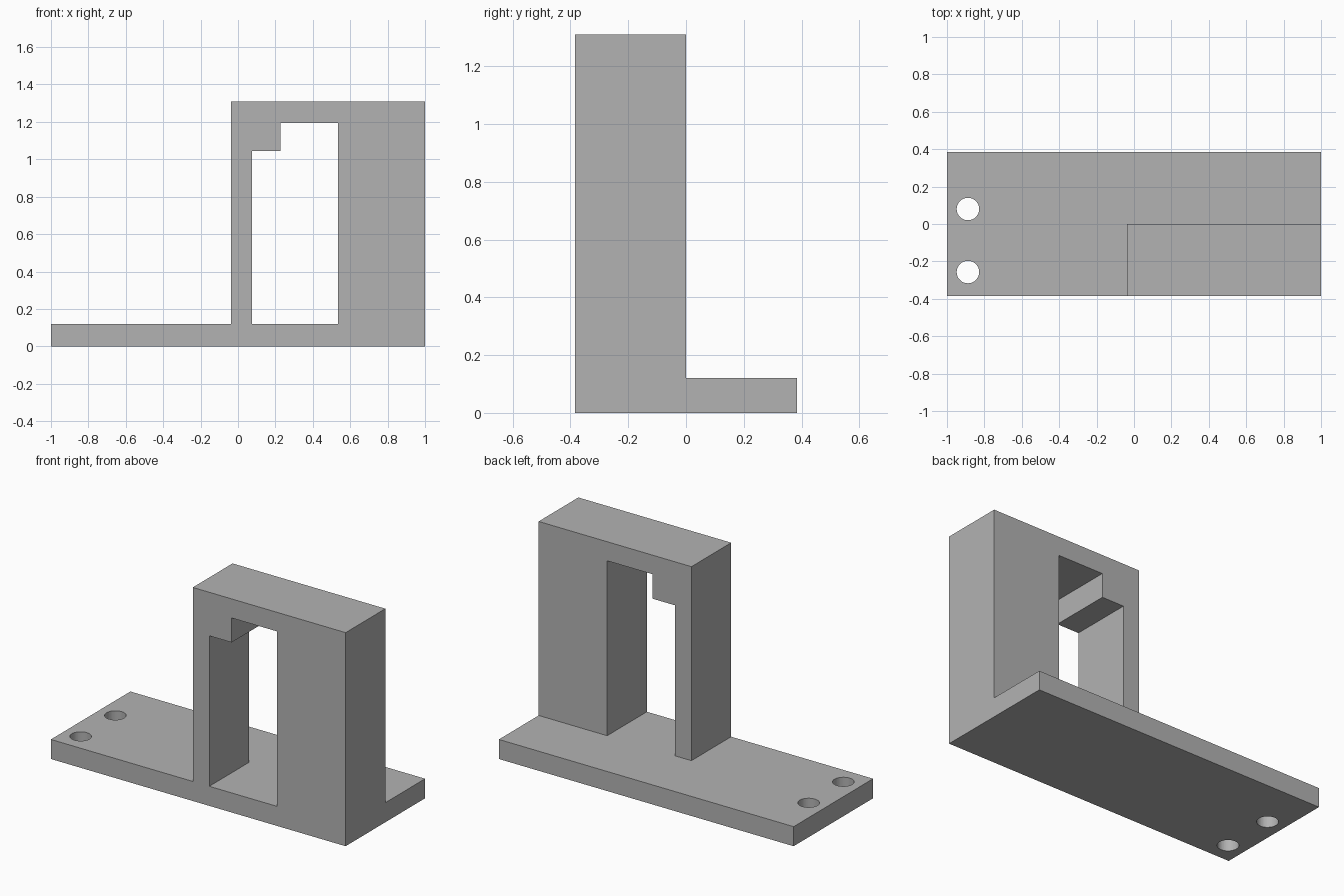
import bpy
import bmesh

cube = bpy.data.objects.get("Cube")
if cube:
    bpy.data.objects.remove(cube, do_unlink=True)

GREY = (0.45, 0.45, 0.45, 1.0)
grey = bpy.data.materials.new("plain grey")
grey.use_nodes = True
grey.diffuse_color = GREY
grey.node_tree.nodes["Principled BSDF"].inputs["Base Color"].default_value = GREY

HALF_DEPTH = 0.385
PLATE_TOP = 0.12
TOP = 1.31


def extrude_profile(name, profile, y0, y1):
    """Extrude an (x, z) outline from y0 to y1."""
    bm = bmesh.new()
    face = bm.faces.new([bm.verts.new((x, y0, z)) for x, z in profile])
    result = bmesh.ops.extrude_face_region(bm, geom=[face], use_keep_orig=True)
    moved = [v for v in result["geom"] if isinstance(v, bmesh.types.BMVert)]
    bmesh.ops.translate(bm, verts=moved, vec=(0, y1 - y0, 0))
    bmesh.ops.recalc_face_normals(bm, faces=bm.faces)
    mesh = bpy.data.meshes.new(name)
    bm.to_mesh(mesh)
    bm.free()
    mesh.materials.append(grey)
    obj = bpy.data.objects.new(name, mesh)
    bpy.context.collection.objects.link(obj)
    return obj


# Base plate
plate = extrude_profile(
    "base_plate",
    [(-1, 0), (1, 0), (1, PLATE_TOP), (-1, PLATE_TOP)],
    -HALF_DEPTH, HALF_DEPTH)

# Two round mounting holes through the plate
for label, y in (("front", -0.257), ("back", 0.08)):
    bpy.ops.mesh.primitive_cylinder_add(
        vertices=48, radius=0.06, depth=0.4, location=(-0.888, y, PLATE_TOP / 2))
    cutter = bpy.context.object
    cutter.name = label + "_hole_cutter"
    cutter.data.materials.append(grey)
    cutter.hide_render = True
    cutter.hide_set(True)
    cutter.display_type = 'WIRE'
    cut = plate.modifiers.new(label + " hole", 'BOOLEAN')
    cut.operation = 'DIFFERENCE'
    cut.solver = 'EXACT'
    cut.object = cutter

# Upright frame: narrow post, stepped lintel and wide post around the opening
extrude_profile(
    "upright_frame",
    [(-0.037, PLATE_TOP), (0.075, PLATE_TOP), (0.075, 1.043), (0.226, 1.043),
     (0.226, 1.193), (0.535, 1.193), (0.535, PLATE_TOP), (1, PLATE_TOP),
     (1, TOP), (-0.037, TOP)],
    -HALF_DEPTH, 0)
